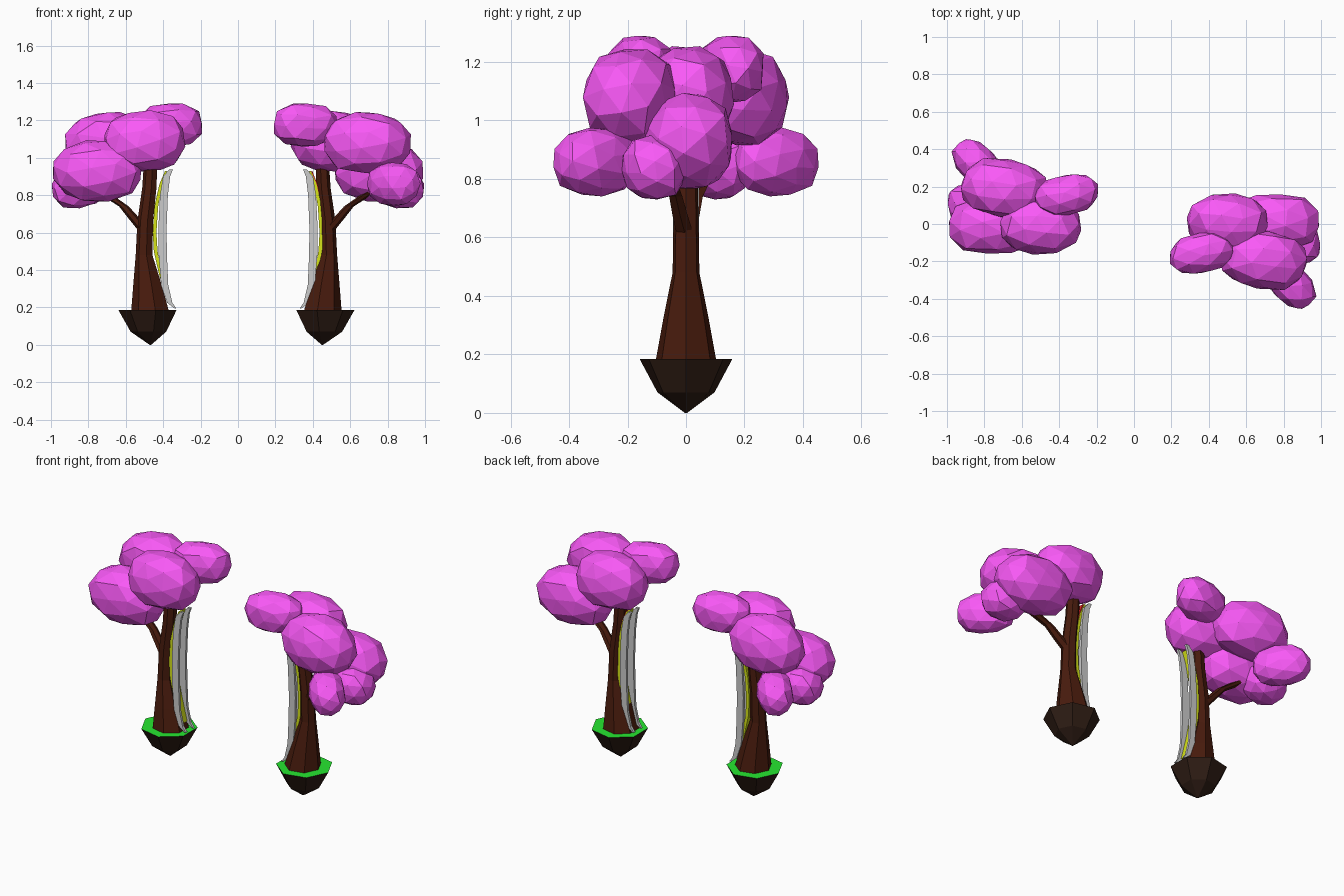
import bpy, bmesh, math, random
from mathutils import Vector, Euler

if "Cube" in bpy.data.objects:
    bpy.data.objects.remove(bpy.data.objects["Cube"])

random.seed(4)


def material(name, rgb):
    m = bpy.data.materials.new(name)
    m.diffuse_color = (*rgb, 1)
    m.use_nodes = True
    m.node_tree.nodes["Principled BSDF"].inputs["Base Color"].default_value = m.diffuse_color
    return m


BLOSSOM = material("blossom", (0.95, 0.10, 0.93))
BARK = material("bark", (0.065, 0.011, 0.004))
SOIL = material("soil", (0.028, 0.012, 0.007))
GRASS = material("grass", (0.02, 0.80, 0.03))
YELLOW = material("yellow", (0.68, 0.78, 0.01))
RED = material("red", (0.85, 0.02, 0.02))


def finish(bm, name, mats, turn, shift=0.0):
    """Turn the part half round z for the second tree and link it."""
    if turn < 0:
        for v in bm.verts:
            v.co.x, v.co.y = -v.co.x - shift, -v.co.y
    bmesh.ops.recalc_face_normals(bm, faces=bm.faces)
    me = bpy.data.meshes.new(name)
    bm.to_mesh(me)
    bm.free()
    for m in mats:
        me.materials.append(m)
    ob = bpy.data.objects.new(name, me)
    bpy.context.collection.objects.link(ob)


def skin(bm, loops):
    """Join equal loops of points into a closed tube; return the end cap."""
    for a, b in zip(loops, loops[1:]):
        for i in range(len(a)):
            j = (i + 1) % len(a)
            bm.faces.new((a[i], a[j], b[j], b[i]))
    bm.faces.new(loops[0])
    return bm.faces.new(loops[-1])


def loft(name, rings, sides, mats, turn, top_mat=0):
    """Skin a stack of level rings given as (x, y, z, radius)."""
    bm = bmesh.new()
    loops = [[bm.verts.new((x - r * math.cos(math.tau * i / sides),
                            y + r * math.sin(math.tau * i / sides), z))
              for i in range(sides)] for x, y, z, r in rings]
    skin(bm, loops).material_index = top_mat
    finish(bm, name, mats, turn, 0.017)


def bow(name, path, y0, y1, mats, turn):
    """Box-section strip along (x, z, half thickness) points, from y0 to y1."""
    bm = bmesh.new()
    skin(bm, [[bm.verts.new(c) for c in ((x - t, y0, z), (x + t, y0, z),
                                         (x + t, y1, z), (x - t, y1, z))]
              for x, z, t in path])
    finish(bm, name, mats, turn)


def blob(name, centre, radii, yaw, turn, seed):
    """Chunky faceted foliage clump, fuller than an ellipsoid."""
    random.seed(seed)
    bm = bmesh.new()
    bmesh.ops.create_icosphere(bm, subdivisions=2, radius=1.0)
    spin = Euler([random.uniform(0, 3) for _ in range(3)]).to_matrix()
    turn_z = Euler((0, 0, yaw)).to_matrix()
    for v in bm.verts:
        p = spin @ v.co
        p /= sum(abs(c) ** 2.5 for c in p) ** (1 / 2.5)
        p *= random.uniform(0.98, 1.05)
        p = Vector((p.x * radii[0], p.y * radii[1], p.z * radii[2]))
        v.co = turn_z @ p + Vector(centre)
    bmesh.ops.dissolve_limit(bm, angle_limit=math.radians(11),
                             verts=bm.verts, edges=bm.edges)
    finish(bm, name, [BLOSSOM], turn)


CLUMPS = [  # centre, radii, yaw
    ((-0.50, -0.01, 1.09), (0.21, 0.15, 0.16), 0),
    ((-0.75, -0.01, 0.93), (0.235, 0.15, 0.16), 0),
    ((-0.69, 0.19, 1.08), (0.23, 0.155, 0.16), -0.15),
    ((-0.36, 0.155, 1.175), (0.17, 0.105, 0.115), 0.2),
    ((-0.83, 0.31, 0.86), (0.165, 0.10, 0.115), -0.85),
    ((-0.865, 0.11, 0.84), (0.13, 0.11, 0.11), 0),
]
RAIL = [(-0.335, 0.195, 0.005), (-0.365, 0.225, 0.014), (-0.392, 0.32, 0.019),
        (-0.402, 0.48, 0.022), (-0.404, 0.62, 0.022), (-0.396, 0.80, 0.021),
        (-0.382, 0.90, 0.019), (-0.358, 0.938, 0.010)]
BAND = [(-0.375, 0.23, 0.005), (-0.415, 0.38, 0.008), (-0.440, 0.50, 0.010),
        (-0.446, 0.60, 0.010), (-0.437, 0.74, 0.010), (-0.412, 0.86, 0.008),
        (-0.385, 0.93, 0.005)]

for turn, side in ((1, "left"), (-1, "right")):
    # floating clod of soil with a grass top
    loft(side + "_soil_clod", [(-0.468, 0, 0, 0.004), (-0.474, 0, 0.07, 0.10),
                               (-0.476, 0, 0.185, 0.163)], 7, [SOIL, GRASS], turn, 1)
    # trunk and side branch
    loft(side + "_trunk", [(-0.465, 0, 0.18, 0.106), (-0.480, 0, 0.32, 0.080),
                           (-0.500, 0, 0.48, 0.047), (-0.494, 0, 0.66, 0.044),
                           (-0.472, 0, 0.84, 0.040), (-0.460, 0, 1.08, 0.036)],
         7, [BARK], turn)
    loft(side + "_branch", [(-0.49, 0, 0.60, 0.034), (-0.555, 0.02, 0.675, 0.030),
                            (-0.61, 0.035, 0.74, 0.026), (-0.70, 0.06, 0.80, 0.030),
                            (-0.80, 0.11, 0.87, 0.02)], 6, [BARK], turn)
    # foliage
    for i, (c, r, yaw) in enumerate(CLUMPS):
        blob(f"{side}_foliage_{i + 1}", c, r, yaw, turn, i + 3)
    # grey bowed rails with a coloured band behind them
    for k, y in enumerate((-0.036, 0.036)):
        bow(f"{side}_rail_{k + 1}", RAIL, y - 0.008, y + 0.008, [], turn)
    bow(side + "_band", BAND, -0.029, 0.029, [YELLOW], turn)
    if turn < 0:
        bow("red_backing", [(x - 0.009, z, 0.003) for x, z, t in BAND],
            -0.026, 0.026, [RED], turn)
